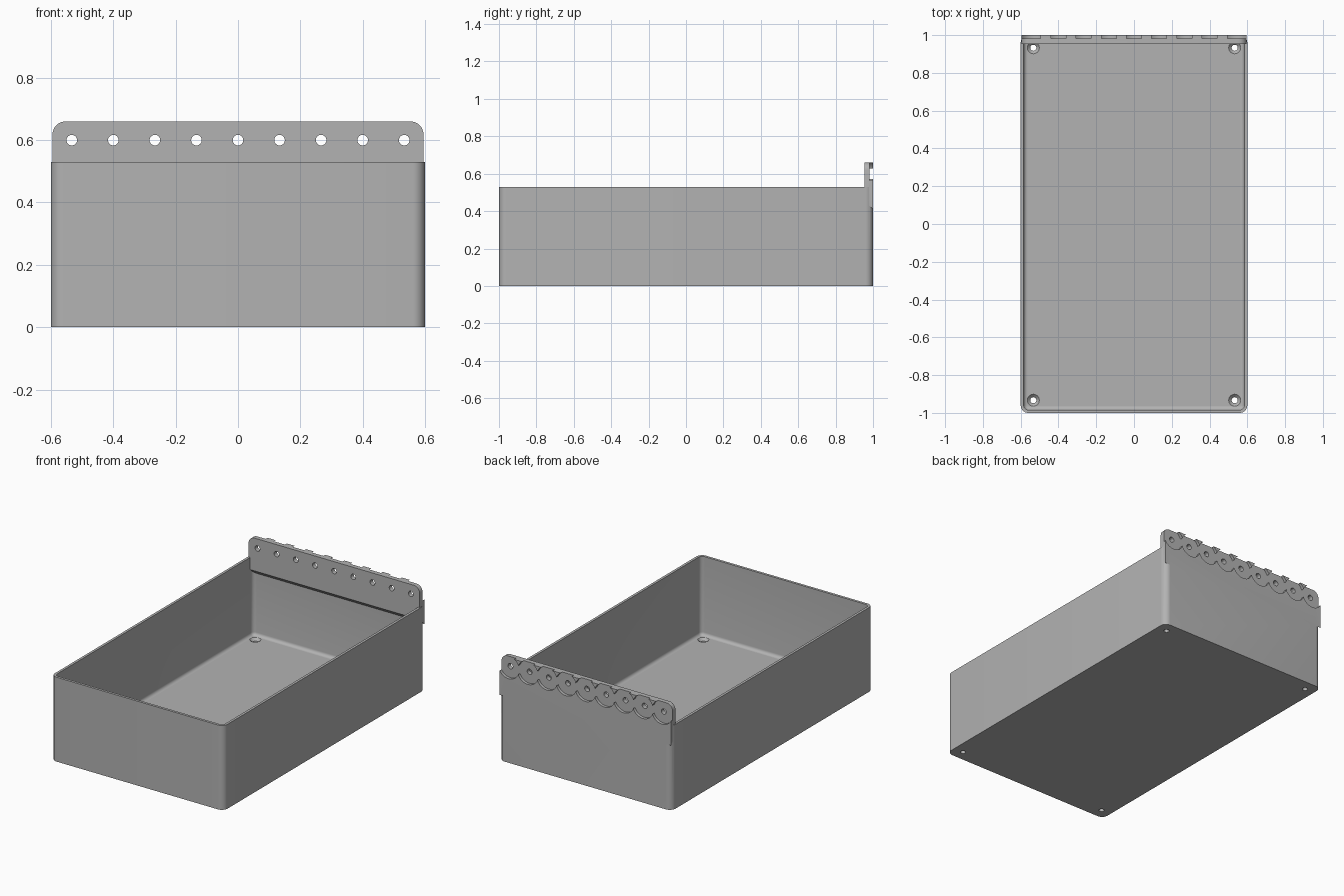
import bpy, bmesh
from math import pi, sin, cos, radians

cube = bpy.data.objects.get("Cube")
if cube:
    bpy.data.objects.remove(cube, do_unlink=True)

W, D, H = 0.6, 1.0, 0.53        # half width, half depth, wall height
WALL, FLOOR, FILLET = 0.016, 0.035, 0.02
PITCH, HOLE_Z = 0.1333, 0.6

grey = bpy.data.materials.new("Plain grey")
grey.use_nodes = True
grey.diffuse_color = (0.45, 0.45, 0.45, 1)
grey.node_tree.nodes["Principled BSDF"].inputs["Base Color"].default_value = (0.45, 0.45, 0.45, 1)


def make_object(name, bm):
    bmesh.ops.recalc_face_normals(bm, faces=bm.faces)
    mesh = bpy.data.meshes.new(name)
    bm.to_mesh(mesh)
    bm.free()
    mesh.materials.append(grey)
    obj = bpy.data.objects.new(name, mesh)
    bpy.context.collection.objects.link(obj)
    return obj


def rounded_rect(inset, z, radius=0.04, steps=8):
    """Ring of points around a rectangle inset from the outer wall."""
    r = max(radius - inset, 0.006)
    cx, cy = W - inset - r, D - inset - r
    points = []
    for q, (sx, sy) in enumerate([(1, 1), (-1, 1), (-1, -1), (1, -1)]):
        for i in range(steps + 1):
            a = (q + i / steps) * pi / 2
            points.append((sx * cx + r * cos(a), sy * cy + r * sin(a), z))
    return points


def loft(name, rings):
    bm = bmesh.new()
    loops = [[bm.verts.new(p) for p in ring] for ring in rings]
    n = len(loops[0])
    for a, b in zip(loops, loops[1:]):
        for i in range(n):
            j = (i + 1) % n
            bm.faces.new((a[i], a[j], b[j], b[i]))
    bm.faces.new(loops[0])
    bm.faces.new(loops[-1])
    return make_object(name, bm)


def cone(name, r1, r2, depth, location, along_y=False, segments=40):
    bm = bmesh.new()
    bmesh.ops.create_cone(bm, cap_ends=True, segments=segments,
                          radius1=r1, radius2=r2, depth=depth)
    obj = make_object(name, bm)
    obj.location = location
    if along_y:
        obj.rotation_euler.x = pi / 2
    obj.hide_render = True
    return obj


def combine(target, other, operation):
    mod = target.modifiers.new(operation, 'BOOLEAN')
    mod.operation, mod.solver, mod.object = operation, 'EXACT', other
    bpy.context.view_layer.objects.active = target
    bpy.ops.object.modifier_apply(modifier=mod.name)
    bpy.data.objects.remove(other, do_unlink=True)


# Open tray with rounded corners and a filleted floor
rings = [rounded_rect(0, 0), rounded_rect(0, H), rounded_rect(WALL, H)]
for i in range(6):
    a = i / 5 * pi / 2
    rings.append(rounded_rect(WALL + FILLET * (1 - cos(a)), FLOOR + FILLET * (1 - sin(a))))
tray = loft("storage_tray", rings)

# Hanging plate: rounded top corners, sloped underside
half, top, r = 0.595, 0.66, 0.042
outline = [(-half, 0.41), (half, 0.41)]
for start, cx in ((0, half - r), (pi / 2, r - half)):
    for i in range(9):
        a = start + i / 8 * pi / 2
        outline.append((cx + r * cos(a), top - r + r * sin(a)))
front = [(x, 0.954, max(z, 0.454)) for x, z in outline]
back = [(x, D, z) for x, z in outline]
plate = loft("hanging_plate", [front, back])
combine(tray, plate, 'UNION')

# Row of bolt holes with overlapping round recesses at the back
for i in range(-4, 5):
    x = i * PITCH
    combine(tray, cone("recess_cutter", 0.072, 0.072, 0.04, (x, D + 0.002, HOLE_Z), True, 48), 'DIFFERENCE')
    combine(tray, cone("bolt_cutter", 0.017, 0.017, 0.3, (x, D, HOLE_Z), True, 24), 'DIFFERENCE')

# Countersunk screw holes in the floor corners
for sx in (-1, 1):
    for sy in (-1, 1):
        x, y = sx * 0.533, sy * 0.933
        combine(tray, cone("screw_cutter", 0.016, 0.016, 0.2, (x, y, 0), segments=24), 'DIFFERENCE')
        combine(tray, cone("sink_cutter", 0.012, 0.034, 0.022, (x, y, FLOOR - 0.009), segments=24), 'DIFFERENCE')

bpy.ops.object.select_all(action='DESELECT')
tray.select_set(True)
bpy.context.view_layer.objects.active = tray
bpy.ops.object.shade_smooth_by_angle(angle=radians(30))
